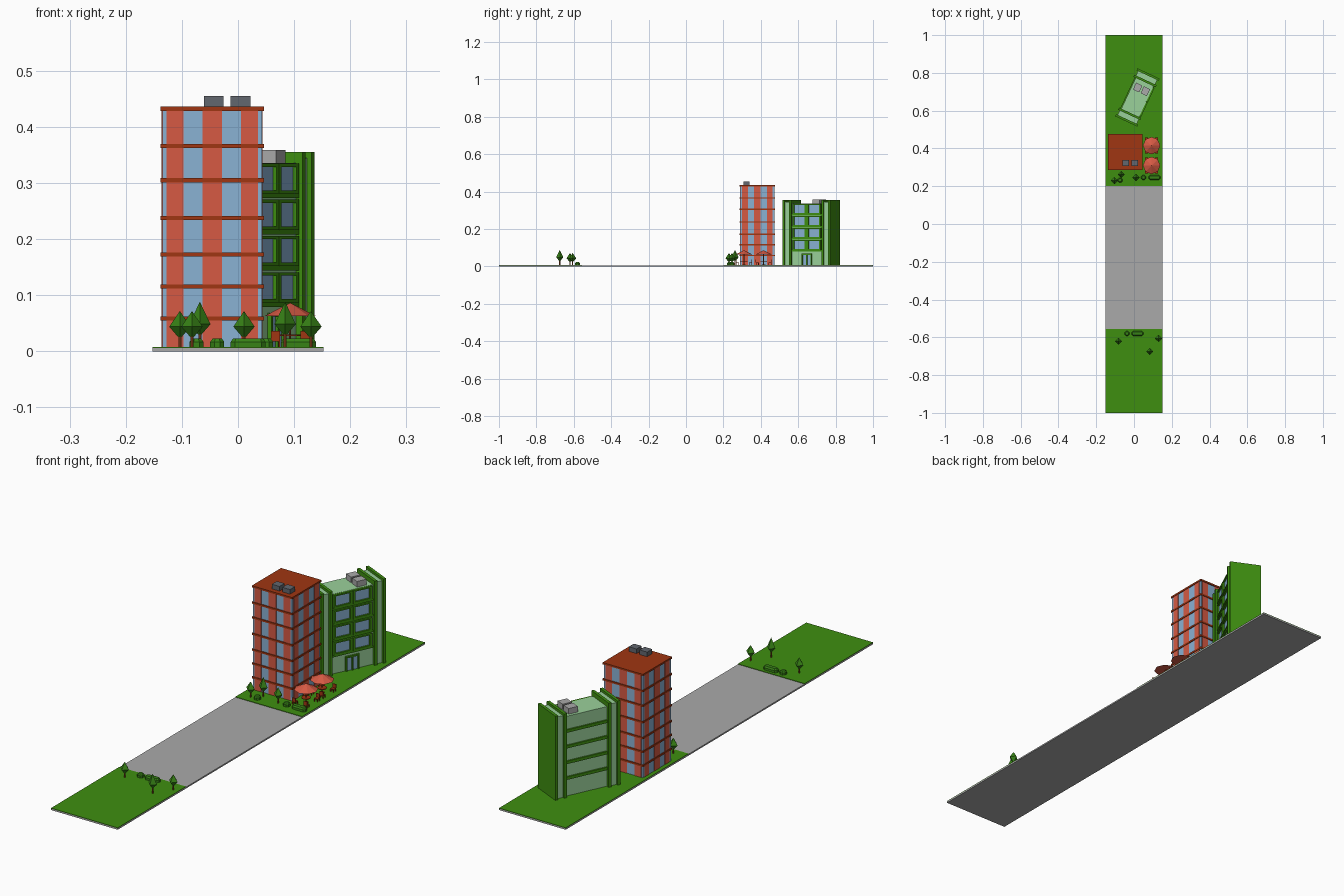
import bpy, bmesh, math
from mathutils import Matrix, Vector

if "Cube" in bpy.data.objects:
    bpy.data.objects.remove(bpy.data.objects["Cube"])


def material(name, r, g, b):
    """Material from display RGB (0-255) turned into linear values."""
    m = bpy.data.materials.new(name)
    m.diffuse_color = [((c / 255 + 0.055) / 1.055) ** 2.4 for c in (r, g, b)] + [1]
    m.use_nodes = True
    m.node_tree.nodes["Principled BSDF"].inputs["Base Color"].default_value = m.diffuse_color
    return m


GREY = material("pavement grey", 170, 170, 170)
DARK_GREY = material("dark grey", 98, 103, 110)
GRASS = material("grass green", 62, 143, 16)
LEAF = material("leaf green", 55, 130, 22)
MINT = material("light green", 154, 209, 154)
RED = material("brick red", 214, 90, 68)
RUST = material("rust", 160, 54, 18)
GLASS = material("window blue", 138, 178, 212)
BROWN = material("wood brown", 140, 66, 28)


def finish(name, bm, mat, matrix=None):
    if matrix:
        bm.transform(matrix)
    bmesh.ops.recalc_face_normals(bm, faces=bm.faces)
    me = bpy.data.meshes.new(name)
    bm.to_mesh(me)
    bm.free()
    me.materials.append(mat)
    ob = bpy.data.objects.new(name, me)
    bpy.context.collection.objects.link(ob)
    return ob


def boxes(name, mat, items, matrix=None):
    """One object from boxes given as (x0, x1, y0, y1, z0, z1)."""
    bm = bmesh.new()
    for x0, x1, y0, y1, z0, z1 in items:
        m = Matrix.Translation(((x0 + x1) / 2, (y0 + y1) / 2, (z0 + z1) / 2))
        bmesh.ops.create_cube(bm, size=1, matrix=m @ Matrix.Diagonal((x1 - x0, y1 - y0, z1 - z0, 1)))
    return finish(name, bm, mat, matrix)


def cones(name, mat, sides, items):
    """One object from frusta given as (x, y, z0, z1, r0, r1)."""
    bm = bmesh.new()
    for x, y, z0, z1, r0, r1 in items:
        bmesh.ops.create_cone(bm, cap_ends=True, segments=sides, radius1=r0, radius2=r1, depth=z1 - z0,
                              matrix=Matrix.Translation((x, y, (z0 + z1) / 2)))
    bmesh.ops.remove_doubles(bm, verts=bm.verts, dist=1e-5)
    return finish(name, bm, mat)


# Ground
G = 0.008
boxes("pavement", GREY, [(-.152, .152, -1, 1, 0, .006)])
boxes("lawns", GRASS, [(-.152, .152, .2, 1, .006, G), (-.152, .152, -1, -.555, .006, G)])

# Red tower: glass core, brick columns on all sides, floor slabs
X0, X1, Y0, Y1, TOP = -.1345, .0425, .291, .473, .43
CX, CY = (X0 + X1) / 2, (Y0 + Y1) / 2
boxes("tower_glass", GLASS, [(X0, X1, Y0, Y1, 0.001, TOP)])
cols = []
for off, h in ((-.0665, .015), (0, .0175), (.0665, .015)):
    for a, b in ((Y0 - .0015, Y0 + .004), (Y1 - .004, Y1 + .0015)):
        cols.append((CX + off - h, CX + off + h, a, b, 0.001, TOP))
    for a, b in ((X0 - .0015, X0 + .004), (X1 - .004, X1 + .0015)):
        cols.append((a, b, CY + off - h, CY + off + h, 0.001, TOP))
boxes("tower_brick_columns", RED, cols)
boxes("tower_floor_slabs", RUST, [(X0 - .0035, X1 + .0035, Y0 - .004, Y1 + .004, z - .0037, z + .0037)
                                  for z in (.0585, .1155, .1725, .2375, .305, .366, .4325)])
boxes("tower_roof_units", DARK_GREY, [(x, x + .035, .307, .34, .435, .455) for x in (-.061, -.013)])

# Green building, built with x outwards from the facade and y along its length
M = Matrix.Translation((.018, .67, 0)) @ Matrix.Rotation(math.radians(-25), 4, 'Z')
boxes("office_walls", MINT, [(-.052, .052, -.1, .1, 0.001, .336)], M)
boxes("office_end_fillers", MINT, [(-.056, .056, s * .115 - .015, s * .115 + .015, 0.001, .345) for s in (-1, 1)], M)
fins = []
for s in (-1, 1):
    for c, t in ((.134, .006), (.096, .006)):
        fins.append((-.065, .065, s * c - t, s * c + t, 0.001, .355))
boxes("office_fins", GRASS, fins, M)

# Floor bands on the back, framed windows and door on the front
FLOORS = (.083, .148, .2125, .277)
boxes("office_back_bands", GRASS, [(-.058, -.05, -.09, .09, z - .006, z + .006) for z in FLOORS], M)
frames, panes = [], []
for z in FLOORS:
    a, b = z + .004, z + .058
    for c in (-.042, .042):
        for s in (-1, 1):
            m = c + s * .036
            frames.append((.05, .061, m - .005, m + .005, a, b))
        frames.append((.05, .061, c - .031, c + .031, a, a + .006))
        frames.append((.05, .061, c - .031, c + .031, b - .006, b))
        panes.append((.05, .054, c - .032, c + .032, a + .004, b - .004))
    frames.append((.05, .058, -.09, .09, z - .004, z + .004))
boxes("office_window_frames", GRASS, frames, M)
boxes("office_window_panes", GLASS, panes, M)
boxes("door_frame", GRASS, [(.05, .06, y - .003, y + .003, G, .068) for y in (-.026, 0, .026)]
      + [(.05, .06, -.029, .029, .062, .068)], M)
boxes("door_glass", GLASS, [(.05, .055, -.024, .024, G, .063)], M)
boxes("office_roof_units", GREY, [(x - .018, x + .018, .028, .068, .335, .359) for x in (-.021, .024)], M)

# Trees: four-sided spindles on thin trunks
TREES = [(-.1036, .23, .072), (-.068, .262, .0885), (.0107, .246, .072),
         (-.082, -.62, .072), (.084, -.675, .0885), (.13, -.606, .072)]
crown, trunk = [], []
for x, y, t in TREES:
    mid = t - .028 if t < .08 else t - .04
    crown += [(x, y, mid - .022, mid, 0.0, .019), (x, y, mid, t, .019, 0.0)]
    trunk.append((x, y, .001, mid - .01, .003, .003))
cones("tree_crowns", LEAF, 4, crown)
cones("tree_trunks", BROWN, 6, trunk)


# Hedges: eight-sided footprint, stretched in x, with a chamfered top
def hedge(name, x, y, half_length, r=.0135, top=.023):
    bm = bmesh.new()
    rings = []
    for z, k in ((.006, r), (top - .006, r), (top, r * .65)):
        ring = []
        for i in range(8):
            a = math.radians(22.5 + 45 * i)
            px = math.cos(a) * k
            px += math.copysign(half_length - r, px)
            ring.append(bm.verts.new((x + px, y + math.sin(a) * k, z)))
        rings.append(ring)
    for lo, hi in zip(rings, rings[1:]):
        for i in range(8):
            j = (i + 1) % 8
            bm.faces.new((lo[i], lo[j], hi[j], hi[i]))
    bm.faces.new(rings[-1])
    bm.faces.new(rings[0])
    finish(name, bm, LEAF)


for i, (x, y, h) in enumerate([(-.074, .232, .0135), (.05, .246, .0135), (.108, .246, .032),
                               (-.037, -.58, .0135), (.018, -.58, .032)]):
    hedge(f"hedge_{i + 1}", x, y, h)

# Cafe sets: parasol, round table and four chairs
for n, y in ((1, .31), (2, .415)):
    x = .093
    cones(f"parasol_{n}", RED, 8, [(x, y, .063, .0865, .046, 0.0)])
    cones(f"parasol_pole_{n}", BROWN, 6, [(x, y, G, .08, .002, .002)])
    cones(f"table_{n}", RUST, 8, [(x, y, .027, .03, .018, .018), (x, y, G, .011, .009, .009)])
    chairs = []
    for sx in (-1, 1):
        for sy in (-1, 1):
            cx, cy = x + sx * .026, y + sy * .034
            chairs.append((cx - .008, cx + .008, cy - .008, cy + .008, .018, .021))
            by = cy + sy * .0075
            chairs.append((cx - .008, cx + .008, by - .0015, by + .0015, .02, .036))
            for lx in (-.0065, .0065):
                for ly in (-.0065, .0065):
                    chairs.append((cx + lx - .0015, cx + lx + .0015, cy + ly - .0015, cy + ly + .0015, .006, .018))
    boxes(f"chairs_{n}", RUST, chairs)
